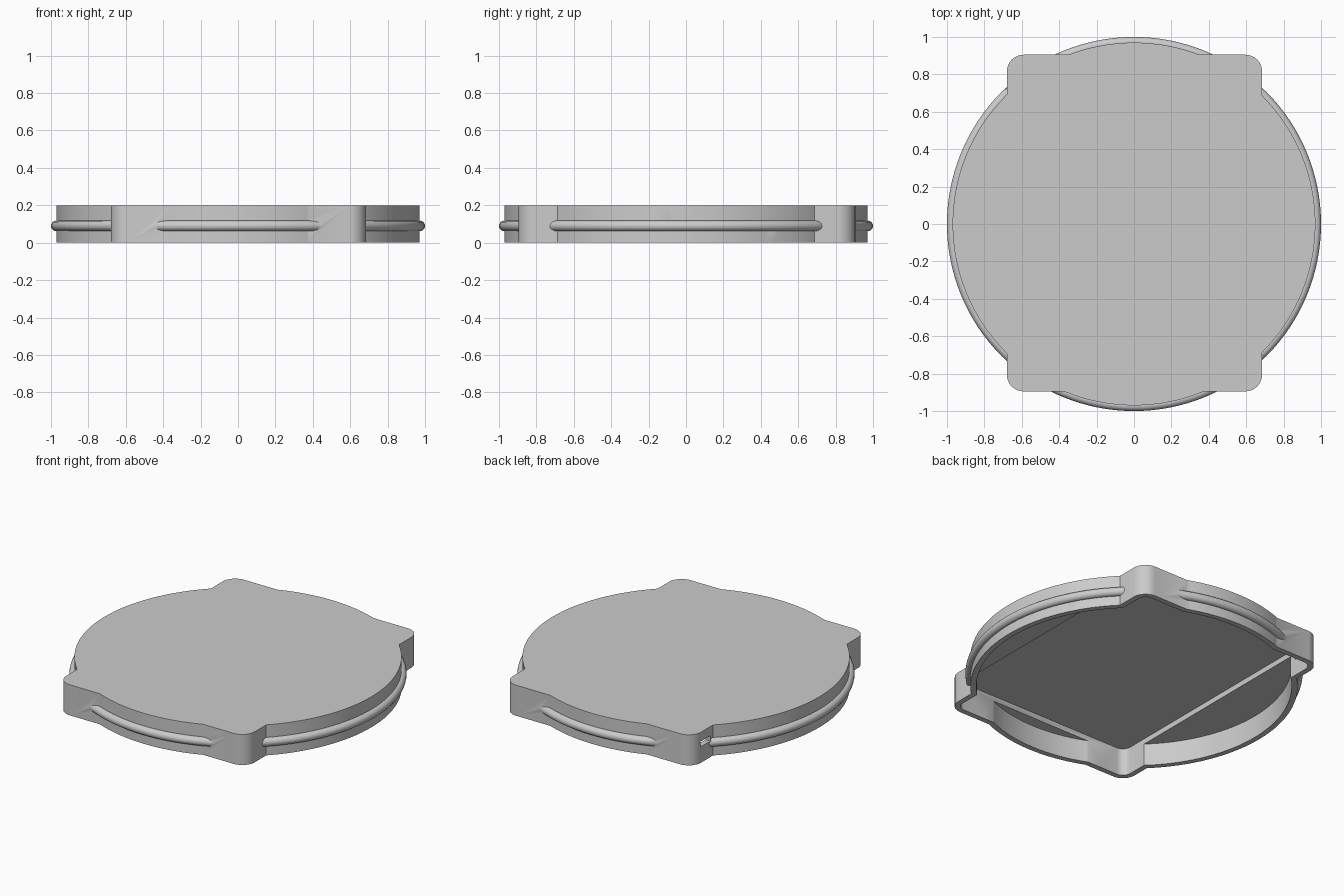
import bpy, bmesh, math
from mathutils import Vector

default = bpy.data.objects.get("Cube")
if default:
    bpy.data.objects.remove(default, do_unlink=True)

HEIGHT = 0.2
WALL = 0.035
RADIUS = 0.97
BAND_Z = 0.09

grey = bpy.data.materials.new("plain_grey")
grey.use_nodes = True
colour = (0.6, 0.6, 0.6, 1)
grey.diffuse_color = colour
grey.node_tree.nodes["Principled BSDF"].inputs["Base Color"].default_value = colour


def prism(name, outline, z0, z1):
    """Extrude a flat outline between two heights."""
    bm = bmesh.new()
    base = bm.faces.new([bm.verts.new((x, y, z0)) for x, y in outline])
    grown = bmesh.ops.extrude_face_region(bm, geom=[base])["geom"]
    verts = [v for v in grown if isinstance(v, bmesh.types.BMVert)]
    bmesh.ops.translate(bm, verts=verts, vec=(0, 0, z1 - z0))
    bmesh.ops.recalc_face_normals(bm, faces=bm.faces)
    mesh = bpy.data.meshes.new(name)
    bm.to_mesh(mesh)
    bm.free()
    obj = bpy.data.objects.new(name, mesh)
    bpy.context.collection.objects.link(obj)
    mesh.materials.append(grey)
    return obj


def circle(radius, steps=128):
    return [(radius * math.cos(math.tau * i / steps),
             radius * math.sin(math.tau * i / steps)) for i in range(steps)]


def rounded_box(inset, corner, steps=8):
    """Outline of the rounded rectangle, shrunk by an inset."""
    cx, cy = 0.0025, 0.005
    hx, hy = 0.6825 - inset - corner, 0.9 - inset - corner
    points = []
    for quarter, (sx, sy) in enumerate([(1, 1), (-1, 1), (-1, -1), (1, -1)]):
        for i in range(steps + 1):
            a = (quarter + i / steps) * math.pi / 2
            points.append((cx + sx * hx + corner * math.cos(a),
                           cy + sy * hy + corner * math.sin(a)))
    return points


def combine(target, tool, operation):
    mod = target.modifiers.new(operation.lower(), "BOOLEAN")
    mod.operation = operation
    mod.solver = "EXACT"
    mod.object = tool
    bpy.context.view_layer.update()
    graph = bpy.context.evaluated_depsgraph_get()
    result = bpy.data.meshes.new_from_object(target.evaluated_get(graph))
    target.modifiers.clear()
    target.data = result
    bpy.data.objects.remove(tool, do_unlink=True)


# Round lid with a rounded rectangular body through it
lid = prism("lid", circle(RADIUS), 0, HEIGHT)
combine(lid, prism("body", rounded_box(0, 0.09), 0, HEIGHT), "UNION")

# Grip band around the rim
bpy.ops.mesh.primitive_torus_add(
    major_segments=128, minor_segments=16, major_radius=RADIUS + 0.002,
    minor_radius=0.028, location=(0, 0, BAND_Z))
band = bpy.context.object
band.data.materials.append(grey)
combine(lid, band, "UNION")

# Hollow underside: shallow round pocket and deeper rectangular pocket
combine(lid, prism("round_pocket", circle(RADIUS - WALL), -0.1, 0.145), "DIFFERENCE")
combine(lid, prism("deep_pocket", rounded_box(WALL, 0.055), -0.1, 0.18), "DIFFERENCE")

# Small slot in one corner wall
slot = [(-0.72, 0.72), (-0.62, 0.72), (-0.62, 0.82), (-0.72, 0.82)]
combine(lid, prism("slot", slot, 0.105, 0.14), "DIFFERENCE")

# Smooth the curved walls, keep the edges crisp
bpy.ops.object.select_all(action="DESELECT")
lid.select_set(True)
bpy.context.view_layer.objects.active = lid
bpy.ops.object.shade_smooth_by_angle(angle=math.radians(30))
